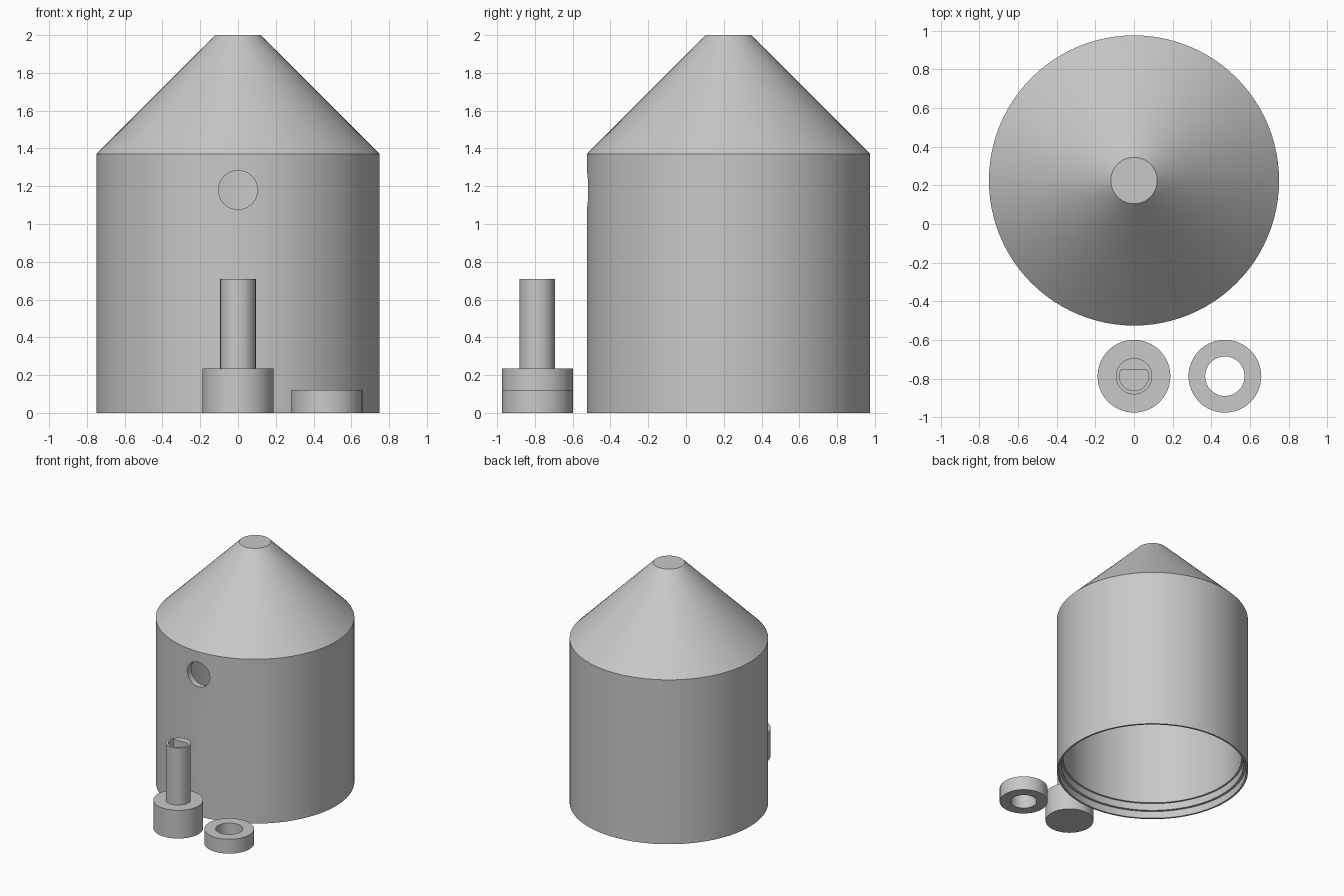
import bpy
import bmesh
from math import pi, cos, sin, radians

old = bpy.data.objects.get("Cube")
if old:
    bpy.data.objects.remove(old, do_unlink=True)

grey = bpy.data.materials.new("light grey")
grey.use_nodes = True
grey.diffuse_color = (0.58, 0.58, 0.58, 1)
grey.node_tree.nodes["Principled BSDF"].inputs["Base Color"].default_value = grey.diffuse_color


def make_object(name, bm, location):
    bmesh.ops.remove_doubles(bm, verts=bm.verts, dist=1e-5)
    bmesh.ops.recalc_face_normals(bm, faces=bm.faces)
    mesh = bpy.data.meshes.new(name)
    bm.to_mesh(mesh)
    bm.free()
    mesh.materials.append(grey)
    obj = bpy.data.objects.new(name, mesh)
    obj.location = location
    bpy.context.collection.objects.link(obj)
    return obj


def lathe(name, profile, location, steps=96, closed=False):
    """Spin a profile of (radius, height) points about the vertical axis."""
    bm = bmesh.new()
    verts = [bm.verts.new((r, 0, z)) for r, z in profile]
    ends = verts[1:] + (verts[:1] if closed else [])
    edges = [bm.edges.new(pair) for pair in zip(verts, ends)]
    bmesh.ops.spin(bm, geom=verts + edges, cent=(0, 0, 0), axis=(0, 0, 1),
                   angle=2 * pi, steps=steps)
    return make_object(name, bm, location)


def prism(name, outline, depth, location):
    bm = bmesh.new()
    base = bm.faces.new([bm.verts.new((x, y, 0)) for x, y in outline])
    top = bmesh.ops.extrude_face_region(bm, geom=[base])["geom"]
    bmesh.ops.translate(bm, vec=(0, 0, depth),
                        verts=[v for v in top if isinstance(v, bmesh.types.BMVert)])
    return make_object(name, bm, location)


def arc(radius, start, end, count):
    return [(radius * cos(start + (end - start) * i / count),
             radius * sin(start + (end - start) * i / count)) for i in range(count)]


def cut(target, cutter):
    cutter.hide_render = True
    mod = target.modifiers.new("cut", "BOOLEAN")
    mod.operation = "DIFFERENCE"
    mod.solver = "EXACT"
    mod.object = cutter
    bpy.context.view_layer.objects.active = target
    bpy.ops.object.modifier_apply(modifier=mod.name)
    bpy.data.objects.remove(cutter, do_unlink=True)


# Hollow housing: outer wall and cone, then the inner cone, wall and stepped lip
housing = lathe("housing", [
    (0, 2), (0.12, 2), (0.75, 1.37), (0.75, 0), (0.735, 0), (0.735, 0.06),
    (0.715, 0.06), (0.715, 0.12), (0.70, 0.12), (0.70, 1.35), (0.10, 1.95), (0, 1.95),
], (0, 0.225, 0))

# Round hole through the front wall
drill = prism("hole_cutter", arc(0.103, 0, 2 * pi, 48), 0.4, (0, -0.35, 1.18))
drill.rotation_euler.x = pi / 2
cut(housing, drill)

# Knob with a stem and a D-shaped socket
knob = lathe("knob", [
    (0, 0), (0.188, 0), (0.188, 0.235), (0.094, 0.235), (0.094, 0.71), (0, 0.71),
], (0, -0.787, 0), 64)
flat = radians(28)
d_outline = arc(0.075, pi - flat, 2 * pi + flat, 40)
d_outline.append((0.075 * cos(flat), 0.075 * sin(flat)))
cut(knob, prism("socket_cutter", d_outline, 0.5, (0, -0.787, 0.35)))

# Loose spacer ring
ring = lathe("spacer_ring", [
    (0.102, 0), (0.188, 0), (0.188, 0.12), (0.102, 0.12),
], (0.47, -0.787, 0), 64, True)

# Smooth the round walls and keep the rims sharp
for obj in (housing, knob, ring):
    bpy.ops.object.select_all(action="DESELECT")
    obj.select_set(True)
    bpy.context.view_layer.objects.active = obj
    bpy.ops.object.shade_smooth_by_angle(angle=radians(30))
